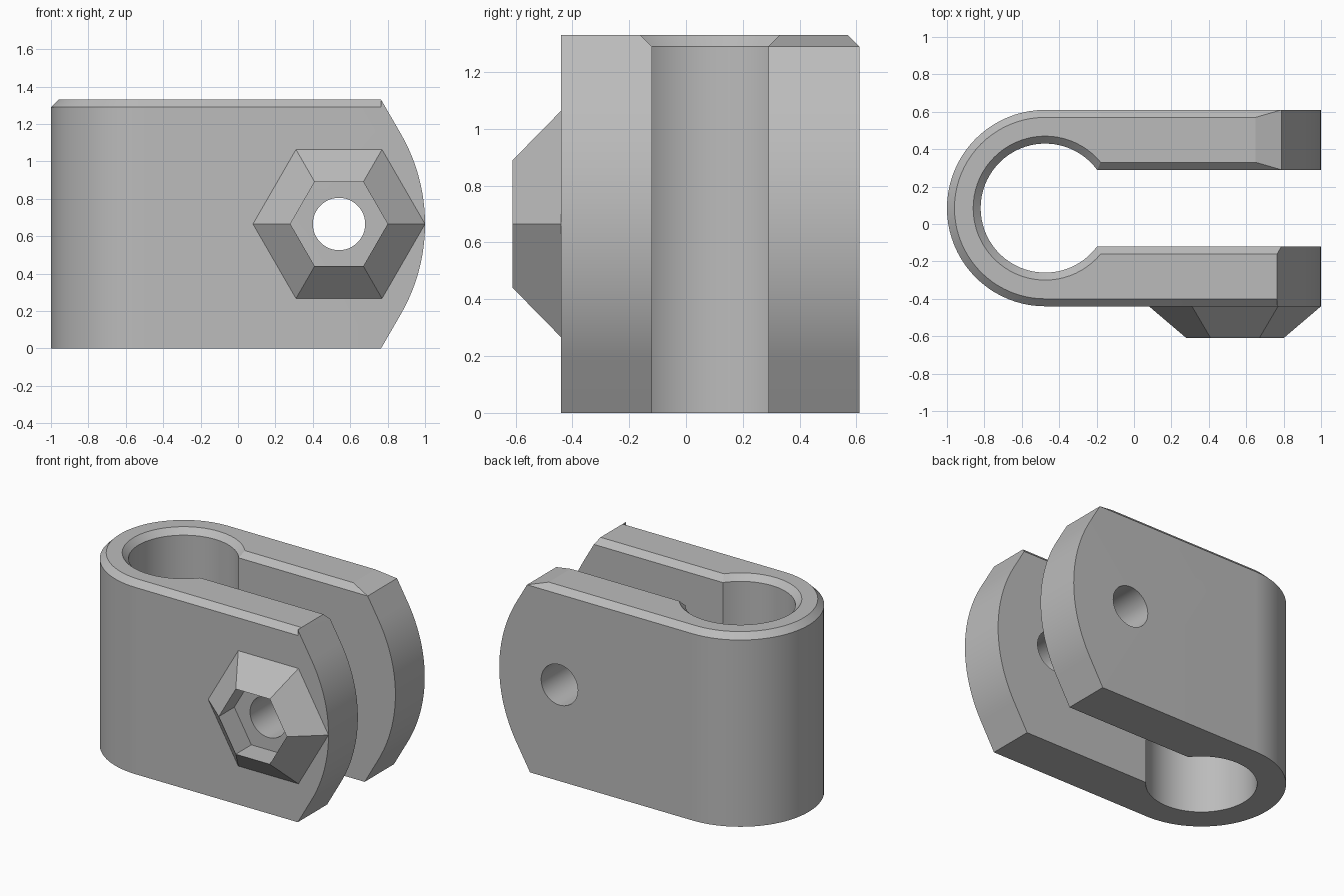
import bpy, bmesh
from math import sin, cos, tan, asin, pi, radians
from mathutils import Vector

if "Cube" in bpy.data.objects:
    bpy.data.objects.remove(bpy.data.objects["Cube"], do_unlink=True)

HEIGHT, CHAMFER = 1.33, 0.04
MID_Z = HEIGHT / 2
RING = Vector((-0.475, 0.085))      # axis of the round end
OUTER, BORE, SLOT = 0.525, 0.345, 0.205
BOLT_X, BOLT_R = 0.54, 0.14
FRONT = RING.y - OUTER              # outer face of the front arm
TIP_X = 0.765                       # top and bottom corners of the arms

grey = bpy.data.materials.new("plain grey")
grey.use_nodes = True
COLOR = (0.5, 0.5, 0.5, 1)
grey.diffuse_color = COLOR
grey.node_tree.nodes["Principled BSDF"].inputs["Base Color"].default_value = COLOR


def loft(name, loops, caps=True, closed=False):
    """Skin a list of equal-length point loops."""
    bm = bmesh.new()
    rings = [[bm.verts.new(p) for p in loop] for loop in loops]
    pairs = list(zip(rings, rings[1:]))
    if closed:
        pairs.append((rings[-1], rings[0]))
    for a, b in pairs:
        for i in range(len(a)):
            j = (i + 1) % len(a)
            bm.faces.new((a[i], a[j], b[j], b[i]))
    if caps:
        bm.faces.new(rings[0])
        bm.faces.new(rings[-1])
    bmesh.ops.recalc_face_normals(bm, faces=bm.faces)
    mesh = bpy.data.meshes.new(name)
    bm.to_mesh(mesh)
    bm.free()
    mesh.materials.append(grey)
    obj = bpy.data.objects.new(name, mesh)
    bpy.context.collection.objects.link(obj)
    return obj


def prism_y(name, xz, y0, y1):
    """Extrude a side profile along y."""
    return loft(name, [[(x, y, z) for x, z in xz] for y in (y0, y1)])


def circle_xz(radius, sides):
    return [(BOLT_X + radius * cos(2 * pi * i / sides),
             MID_Z + radius * sin(2 * pi * i / sides)) for i in range(sides)]


def arc(radius, start, end, steps):
    return [RING + radius * Vector((cos(t), sin(t)))
            for t in (start + (end - start) * i / steps for i in range(steps + 1))]


def clamp_loop(inset, z):
    """Keyhole-slotted U outline, shrunk by inset on all edges."""
    r_out, r_in, slot = OUTER - inset, BORE + inset, SLOT + inset
    mouth = asin(slot / r_in)
    end = 1.2
    pts = [(end, RING.y + r_out), *arc(r_out, pi / 2, 3 * pi / 2, 40),
           (end, RING.y - r_out), (end, RING.y - slot),
           *arc(r_in, 2 * pi - mouth, mouth, 56), (end, RING.y + slot)]
    return [(p[0], p[1], z) for p in pts]


def apply_boolean(obj, cutter, operation):
    cutter.hide_render = True
    mod = obj.modifiers.new(cutter.name, "BOOLEAN")
    mod.operation, mod.object, mod.solver = operation, cutter, "EXACT"
    bpy.context.view_layer.objects.active = obj
    bpy.ops.object.modifier_apply(modifier=mod.name)
    bpy.data.objects.remove(cutter, do_unlink=True)


# Clamp body with a chamfered top rim
clamp = loft("clamp_body", [clamp_loop(0, 0), clamp_loop(0, HEIGHT - CHAMFER),
                            clamp_loop(CHAMFER, HEIGHT)])

# Rounded arm ends: an arc continued by straight tangents
slope = radians(30)
END_R = 0.963
over = 0.2
back_x = TIP_X - over * tan(slope)
steps = 24
nose = [(1 - END_R + END_R * cos(t), MID_Z + END_R * sin(t))
        for t in (-slope + 2 * slope * i / steps for i in range(steps + 1))]
profile = [(-1.2, -over), (back_x, -over), *nose,
           (back_x, HEIGHT + over), (-1.2, HEIGHT + over)]
apply_boolean(clamp, prism_y("end_cutter", profile, -1, 1), "INTERSECT")

# Sloping top at the end of the back arm
fall = 0.29
x0, x1 = 0.5, 1.1
ramp = [(x, HEIGHT - (x - 0.65) * fall) for x in (x0, x1)] + [(x1, 1.6), (x0, 1.6)]
apply_boolean(clamp, prism_y("ramp_cutter", ramp, 0.15, 0.8), "DIFFERENCE")

# Bolt hole through both arms
apply_boolean(clamp, prism_y("hole_cutter", circle_xz(BOLT_R, 48), -1, 1), "DIFFERENCE")

# Small unchamfered corner at the end of the front arm
low = HEIGHT - CHAMFER
tip = prism_y("front_arm_corner", [(TIP_X, low), (TIP_X, HEIGHT),
                                   (TIP_X + CHAMFER * tan(slope), low)],
              FRONT, FRONT + CHAMFER)

# Hexagonal nut holder: tapered outside, straight-walled recess inside
boss = loft("nut_holder", [[(x, y, z) for x, z in circle_xz(r, 6)] for r, y in
                           ((0.46, FRONT), (0.26, FRONT - 0.17), (0.26, FRONT))],
            caps=False, closed=True)

# Smooth the curved walls, keep all other edges crisp
bpy.ops.object.select_all(action="DESELECT")
clamp.select_set(True)
bpy.context.view_layer.objects.active = clamp
bpy.ops.object.shade_smooth_by_angle(angle=radians(15))
